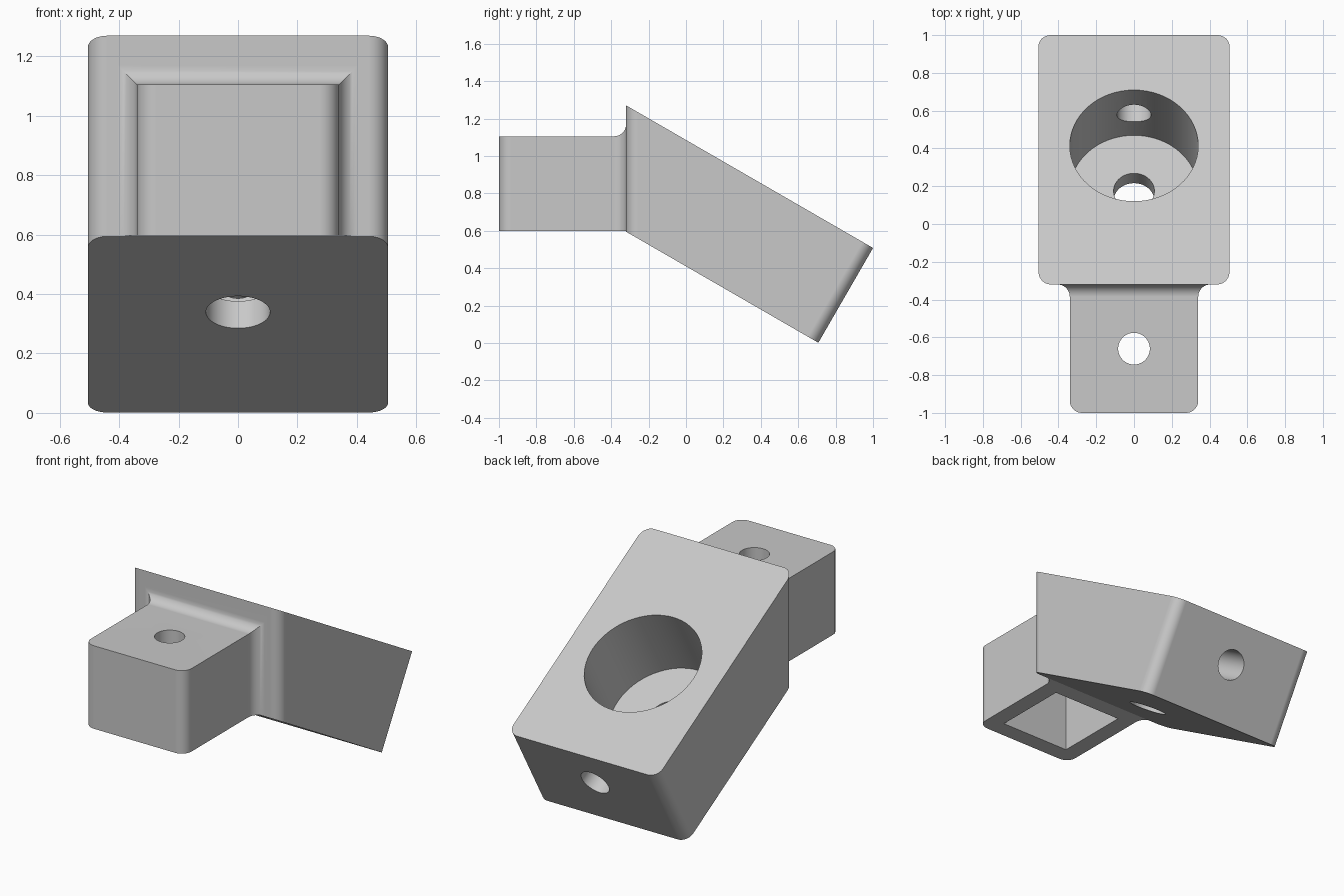
import bpy
import bmesh
from math import radians, sin, cos, pi, tan
from mathutils import Vector

TILT = radians(30)
HALF_W, FRONT_Y, TOP_Z, THICK, R = 0.505, -0.32, 1.27, 0.585, 0.065
ALONG = Vector((0, cos(TILT), -sin(TILT)))
NORMAL = Vector((0, sin(TILT), cos(TILT)))

cube = bpy.data.objects.get("Cube")
if cube:
    bpy.data.objects.remove(cube, do_unlink=True)

grey = bpy.data.materials.new("light_grey")
grey.use_nodes = True
colour = (0.58, 0.58, 0.58, 1)
grey.diffuse_color = colour
grey.node_tree.nodes["Principled BSDF"].inputs["Base Color"].default_value = colour


def make_object(name, bm):
    bmesh.ops.recalc_face_normals(bm, faces=bm.faces[:])
    mesh = bpy.data.meshes.new(name)
    bm.to_mesh(mesh)
    bm.free()
    mesh.materials.append(grey)
    obj = bpy.data.objects.new(name, mesh)
    bpy.context.collection.objects.link(obj)
    return obj


def loft(name, rings):
    """Skin a list of equal-length vertex rings and cap both ends."""
    bm = bmesh.new()
    loops = [[bm.verts.new(p) for p in ring] for ring in rings]
    for a, b in zip(loops, loops[1:]):
        for i in range(len(a)):
            j = (i + 1) % len(a)
            bm.faces.new((a[i], a[j], b[j], b[i]))
    bm.faces.new(loops[0])
    bm.faces.new(loops[-1])
    return make_object(name, bm)


def cylinder(name, start, axis_angle, radius, length):
    """Cylinder running from start along z turned about x."""
    bm = bmesh.new()
    bmesh.ops.create_cone(bm, cap_ends=True, segments=64, radius1=radius,
                          radius2=radius, depth=length)
    bmesh.ops.translate(bm, verts=bm.verts, vec=(0, 0, length / 2))
    obj = make_object(name, bm)
    obj.rotation_euler.x = axis_angle
    obj.location = start
    return obj


def combine(target, tool, operation):
    bpy.context.view_layer.update()
    mod = target.modifiers.new(operation.lower(), 'BOOLEAN')
    mod.operation, mod.solver, mod.object = operation, 'EXACT', tool
    bpy.context.view_layer.objects.active = target
    bpy.ops.object.modifier_apply(modifier=mod.name)
    bpy.data.objects.remove(tool, do_unlink=True)


# Tilted block: a side profile across the width, rounded on its four end edges
top_front = Vector((0, FRONT_Y, TOP_Z))
top_back = Vector((0, 1.0, TOP_Z - (1.0 - FRONT_Y) * tan(TILT)))
low_back = top_back - NORMAL * THICK
low_front = top_front - Vector((0, 0, THICK / cos(TILT)))
profile = [top_front, top_back, low_back, low_front]
block = loft("angled_socket_block",
             [[p + Vector((x, 0, 0)) for p in profile] for x in (-HALF_W, HALF_W)])
bm = bmesh.new()
bm.from_mesh(block.data)
ends = [e for e in bm.edges
        if abs(e.verts[0].co.x - e.verts[1].co.x) < 0.01
        and (all(v.co.y < -0.3 for v in e.verts) or all(v.co.y > 0.6 for v in e.verts))]
bmesh.ops.bevel(bm, geom=ends, offset=R, segments=10, profile=0.5, affect='EDGES')
bm.to_mesh(block.data)
bm.free()

# Mounting tab: rounded front edges, then a mitred fillet flaring into the block
TAB_W, TAB_LOW, TAB_TOP, STEPS = 0.34, 0.598, 1.105, 10
stations = []
for i in range(STEPS + 1):
    a = i / STEPS * pi / 2
    stations.append((-1 + R * (1 - sin(a)), -R * (1 - cos(a)), 0))
stations = [(-1 + R * (1 - cos(i / STEPS * pi / 2)),
             -R * (1 - sin(i / STEPS * pi / 2)), 0) for i in range(STEPS + 1)]
for i in range(STEPS + 1):
    a = i / STEPS * pi / 2
    flare = R * (1 - cos(a))
    stations.append((FRONT_Y - R + R * sin(a), flare, flare))
stations.append((FRONT_Y + 0.03, R, R))
tab = loft("mounting_tab", [
    [(-TAB_W - dx, y, TAB_LOW), (TAB_W + dx, y, TAB_LOW),
     (TAB_W + dx, y, TAB_TOP + dz), (-TAB_W - dx, y, TAB_TOP + dz)]
    for y, dx, dz in stations])
combine(block, tab, 'UNION')

# Large bore, drain hole in its floor and side hole through the end face
BORE_Y, BORE_DEPTH = 0.415, 0.48
rim = Vector((0, BORE_Y, TOP_Z - (BORE_Y - FRONT_Y) * tan(TILT)))
floor = rim - NORMAL * BORE_DEPTH
combine(block, cylinder("bore", floor, -TILT, 0.34, 0.8), 'DIFFERENCE')
combine(block, cylinder("floor_hole", floor - NORMAL * 0.3, -TILT, 0.108, 0.5), 'DIFFERENCE')
combine(block, cylinder("end_hole", rim - NORMAL * 0.245, -TILT - pi / 2, 0.09, 1.0), 'DIFFERENCE')

# Square pocket under the tab and a bolt hole through its roof
TAB_Y, POCKET = -0.66, 0.235
pocket = loft("pocket", [
    [(sx * POCKET, TAB_Y + sy * POCKET, z)
     for sx, sy in ((-1, -1), (1, -1), (1, 1), (-1, 1))]
    for z in (0.4, 1.0)])
combine(block, pocket, 'DIFFERENCE')
combine(block, cylinder("bolt_hole", (0, TAB_Y, 0.8), 0, 0.084, 0.6), 'DIFFERENCE')

# Smooth the rounded parts and keep the flats flat
bpy.ops.object.select_all(action='DESELECT')
block.select_set(True)
bpy.context.view_layer.objects.active = block
bpy.ops.object.shade_smooth_by_angle(angle=radians(30))
weighted = block.modifiers.new("flat_normals", 'WEIGHTED_NORMAL')
weighted.keep_sharp = True
